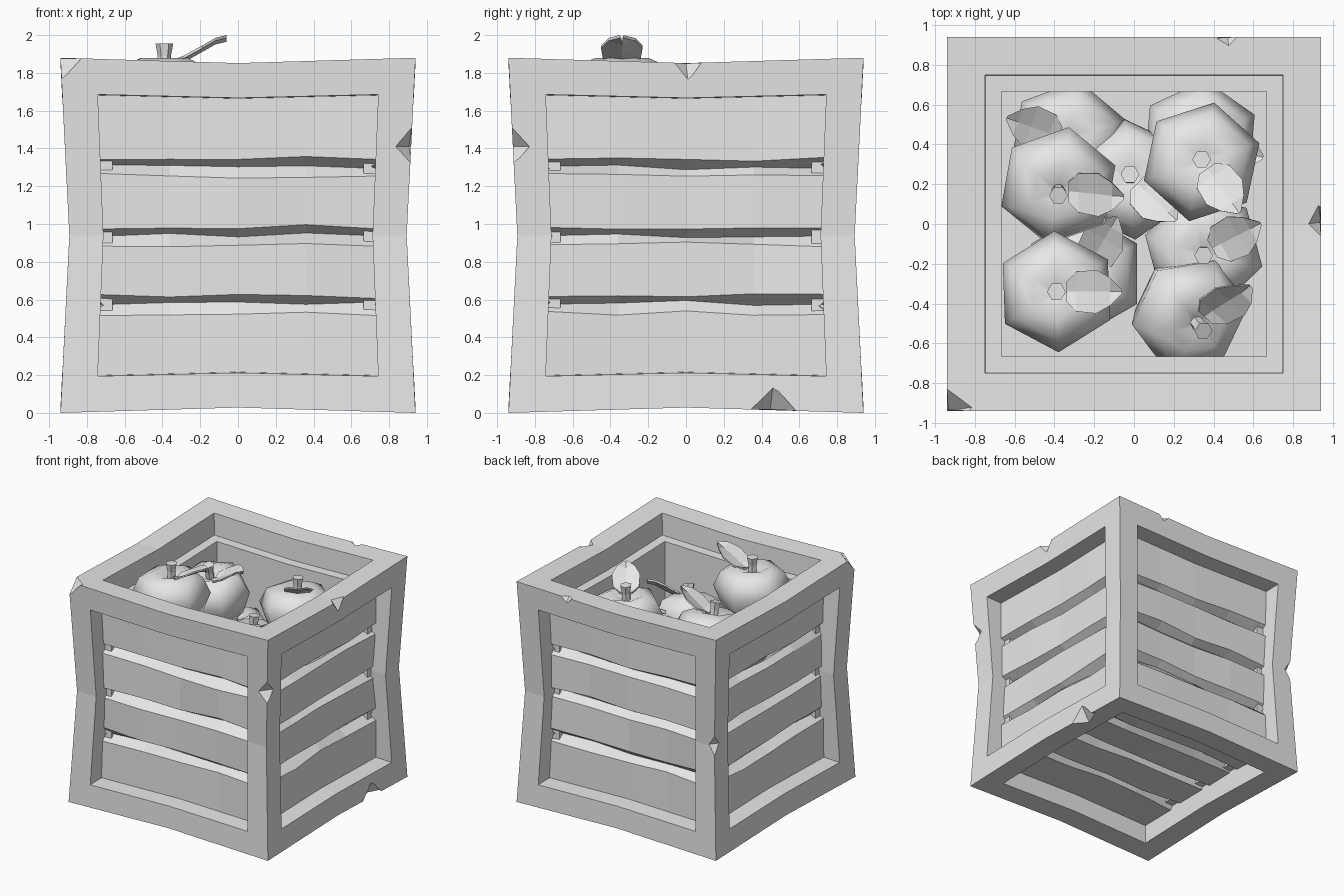
import bpy, bmesh, math, random
from mathutils import Matrix, Vector

random.seed(4)
cube = bpy.data.objects.get("Cube")
if cube:
    bpy.data.objects.remove(cube, do_unlink=True)

GREY = 0.8
mat = bpy.data.materials.new("pale_grey")
mat.use_nodes = True
mat.diffuse_color = (GREY, GREY, GREY, 1)
mat.node_tree.nodes["Principled BSDF"].inputs["Base Color"].default_value = (GREY, GREY, GREY, 1)

H = 0.94          # half size of the crate
W = 0.75          # half size of the frame openings
INNER = 0.665     # inner wall of the planks


def finish(name, bm, smooth=False):
    bmesh.ops.recalc_face_normals(bm, faces=bm.faces)
    for f in bm.faces:
        f.smooth = smooth
    me = bpy.data.meshes.new(name)
    bm.to_mesh(me)
    bm.free()
    me.materials.append(mat)
    ob = bpy.data.objects.new(name, me)
    bpy.context.collection.objects.link(ob)
    return ob


def loft(bm, rings):
    """Closed cross-sections joined by quads and capped at both ends."""
    loops = [[bm.verts.new(p) for p in ring] for ring in rings]
    n = len(loops[0])
    for a, b in zip(loops, loops[1:]):
        for i in range(n):
            j = (i + 1) % n
            bm.faces.new((a[i], a[j], b[j], b[i]))
    bm.faces.new(loops[0])
    bm.faces.new(loops[-1])


def tri(t):
    return max(0, 1 - abs(t) / H)


def warp(p, pinch=0.05):
    """Pull the middles of the edges inward; p is centred on the crate."""
    s = 1 - pinch * tri(p.z)
    drop = 0.03 * (tri(p.x) + tri(p.y))
    return Vector((p.x * s, p.y * s, p.z * (1 - drop) + H))


# Frame: only the cells along the twelve edges of the cube are solid
def build_frame():
    bm = bmesh.new()
    steps = (-H, -W, 0, W, H)
    verts = {}

    def solid(c):
        return all(0 <= i < 4 for i in c) and sum(i in (0, 3) for i in c) >= 2

    def vert(key):
        if key not in verts:
            verts[key] = bm.verts.new(warp(Vector([steps[i] for i in key])))
        return verts[key]

    cells = [(i, j, k) for i in range(4) for j in range(4) for k in range(4)]
    for c in filter(solid, cells):
        for axis in range(3):
            for side in (0, 1):
                near = list(c)
                near[axis] += 2 * side - 1
                if solid(near):
                    continue
                quad = []
                for a, b in ((0, 0), (1, 0), (1, 1), (0, 1)):
                    key = list(c)
                    key[axis] += side
                    key[(axis + 1) % 3] += a
                    key[(axis + 2) % 3] += b
                    quad.append(vert(tuple(key)))
                bm.faces.new(quad)
    return finish("crate_frame", bm)


frame = build_frame()

# Chips knocked out of the frame edges: centre and size
chips = [
    ((0.92, -0.92, 1.41), (0.10, 0.10, 0.10)),
    ((-0.94, -0.94, 1.88), (0.13, 0.13, 0.12)),
    ((0.94, 0.01, 1.86), (0.07, 0.09, 0.10)),
    ((0.94, 0.46, 0.01), (0.10, 0.15, 0.13)),
    ((0.47, 0.94, 1.87), (0.06, 0.05, 0.05)),
    ((-0.90, 0.90, 0.95), (0.07, 0.07, 0.09)),
]
bm = bmesh.new()
for centre, size in chips:
    m = Matrix.Translation(centre) @ Matrix.Rotation(0.15, 4, 'Z') @ Matrix.Diagonal((*size, 1))
    bmesh.ops.create_uvsphere(bm, u_segments=4, v_segments=2, radius=1, matrix=m)
cutter = finish("chip_cutter", bm)
cutter.hide_render = True
mod = frame.modifiers.new("chips", 'BOOLEAN')
mod.operation = 'DIFFERENCE'
mod.solver = 'EXACT'
mod.object = cutter
bpy.context.view_layer.objects.active = frame
bpy.ops.object.modifier_apply(modifier=mod.name)
bpy.data.objects.remove(cutter, do_unlink=True)


# Plank panels: four planks with V grooves between them
def panel(name, rot):
    outer, groove, end = 0.78, 0.715, 0.755
    profile = [(-end, outer)]
    for g in (-0.37, 0, 0.37):
        profile += [(g - 0.05, outer), (g, groove), (g + 0.045, outer)]
    profile += [(end, outer)]
    rings = []
    for u in (-end, -0.36, 0, 0.36, end):
        ring = []
        for v, w in profile:
            wob = 0 if abs(v) == end else 0.014
            ring.append((u, -w + random.uniform(-wob, wob), v + random.uniform(-wob, wob)))
        ring += [(u, -INNER, end), (u, -INNER, -end)]
        rings.append([warp(rot @ Vector(p), 0) for p in ring])
    bm = bmesh.new()
    loft(bm, rings)
    finish(name, bm)


for i, side in enumerate(("front", "right", "back", "left")):
    panel("planks_" + side, Matrix.Rotation(i * math.pi / 2, 3, 'Z'))
panel("planks_bottom", Matrix.Rotation(math.pi / 2, 3, 'X'))

# Board carrying the fruit
bm = bmesh.new()
bmesh.ops.create_cube(bm, size=1, matrix=Matrix.Translation((0, 0, 0.83))
                      @ Matrix.Diagonal((1.36, 1.36, 0.04, 1)))
finish("inner_board", bm)


# Apples: six-sided body, short stem and one curved leaf
def rings_of(profile, turn):
    return [[(r * math.cos(turn + k * math.pi / 3), r * math.sin(turn + k * math.pi / 3), z)
             for k in range(6)] for r, z in profile]


BODY = [(0.04, -0.22), (0.12, -0.26), (0.23, -0.15), (0.305, 0.04),
        (0.25, 0.16), (0.14, 0.21), (0.03, 0.16)]
STEM = [(0.035, 0.14), (0.035, 0.22), (0.047, 0.285)]
LEAF = [(0.05, 0.05, 0.20), (0.10, 0.10, 0.22), (0.20, 0.11, 0.275),
        (0.27, 0.07, 0.315), (0.33, 0.01, 0.33)]


def apple(n, x, y, z, tilt_x, tilt_y, spin, leaf):
    place = (Matrix.Translation((x, y, z)) @ Matrix.Rotation(tilt_x, 4, 'Y')
             @ Matrix.Rotation(-tilt_y, 4, 'X'))
    parts = {"apple": (rings_of(BODY, math.radians(spin)), True),
             "stem": (rings_of(STEM, 0), False)}
    blade = [[(u, -w, h), (u, 0, h - 0.02), (u, w, h), (u, w, h - 0.015),
              (u, 0, h - 0.035), (u, -w, h - 0.015)] for u, w, h in LEAF]
    turn = Matrix.Rotation(math.radians(leaf), 4, 'Z')
    parts["leaf"] = ([[turn @ Vector(p) for p in ring] for ring in blade], False)
    for part, (rings, smooth) in parts.items():
        bm = bmesh.new()
        loft(bm, rings)
        bm.transform(place)
        finish(f"{part}_{n}", bm, smooth)


apples = [
    (-0.39, -0.34, 1.67, 0, 0, 92, 0),
    (-0.38, 0.20, 1.48, 0, -0.2, 80, 0),
    (0.34, 0.31, 1.49, 0, 0.05, 78, -55),
    (0.27, -0.44, 1.20, 0.3, -0.35, 70, 50),
    (0.35, -0.13, 1.08, 0, -0.1, 45, 30),
    (-0.02, 0.22, 1.10, 0, 0.1, 95, -45),
    (-0.33, 0.42, 1.05, 0, 0, 80, 160),
    (0.33, 0.42, 1.05, 0, 0, 85, -15),
    (-0.25, -0.25, 1.05, 0, 0, 90, 60),
]
for n, spec in enumerate(apples, 1):
    apple(n, *spec)
